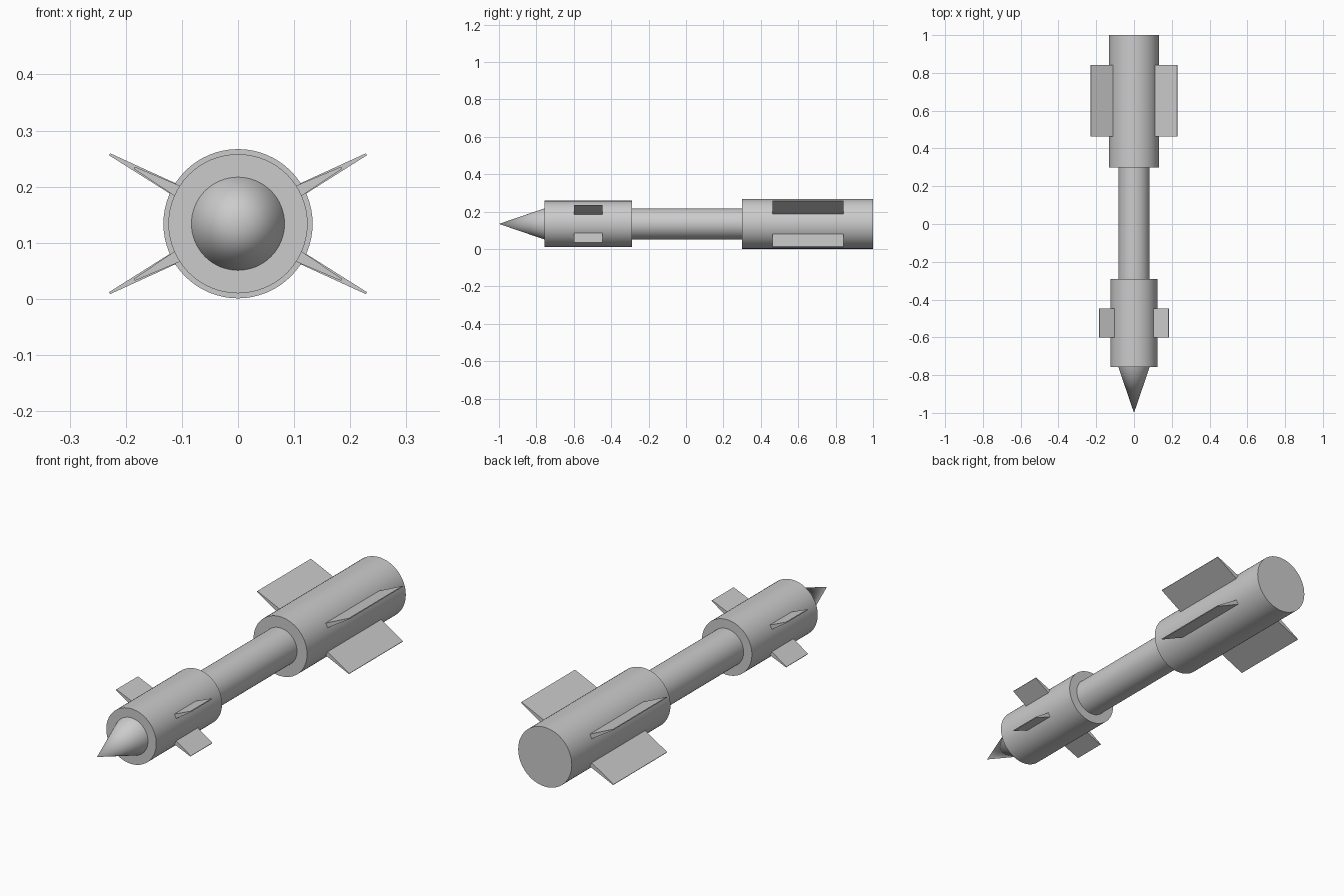
import bpy, bmesh, math
from mathutils import Vector

if "Cube" in bpy.data.objects:
    bpy.data.objects.remove(bpy.data.objects["Cube"], do_unlink=True)

AXIS_Z = 0.134
FIN_ANGLE = math.radians(28.4)

grey = bpy.data.materials.new("plain grey")
grey.use_nodes = True
COLOUR = (0.6, 0.6, 0.6, 1)
grey.diffuse_color = COLOUR
grey.node_tree.nodes["Principled BSDF"].inputs["Base Color"].default_value = COLOUR


def tube(name, y0, y1, r0, r1):
    """Round section along y, with radius r0 at y0 and r1 at y1."""
    bpy.ops.mesh.primitive_cone_add(
        vertices=64, radius1=r1, radius2=r0, depth=y1 - y0,
        location=(0, (y0 + y1) / 2, AXIS_Z), rotation=(math.pi / 2, 0, 0))
    ob = bpy.context.object
    ob.name = name
    ob.data.materials.append(grey)
    bpy.ops.object.shade_smooth_by_angle(angle=math.radians(35))


def fin(name, y0, y1, inner, outer, root_half, tip_half, sx, sz):
    """Tapered wedge standing radially off the body."""
    out = Vector((sx * math.cos(FIN_ANGLE), 0, sz * math.sin(FIN_ANGLE)))
    side = Vector((-out.z, 0, out.x))
    centre = Vector((0, 0, AXIS_Z))
    bm = bmesh.new()
    ring = [bm.verts.new(centre + out * d + side * w + Vector((0, y0, 0)))
            for d, w in ((inner, -root_half), (outer, -tip_half),
                         (outer, tip_half), (inner, root_half))]
    face = bm.faces.new(ring)
    grown = bmesh.ops.extrude_face_region(bm, geom=[face])["geom"]
    bmesh.ops.translate(bm, vec=(0, y1 - y0, 0),
                        verts=[g for g in grown if isinstance(g, bmesh.types.BMVert)])
    bmesh.ops.recalc_face_normals(bm, faces=bm.faces)
    mesh = bpy.data.meshes.new(name)
    bm.to_mesh(mesh)
    bm.free()
    mesh.materials.append(grey)
    bpy.context.collection.objects.link(bpy.data.objects.new(name, mesh))


# Body sections from tip to tail
tube("nose_cone", -1.0, -0.757, 0, 0.083)
tube("front_body", -0.757, -0.29, 0.124, 0.124)
tube("shaft", -0.30, 0.31, 0.083, 0.083)
tube("rear_body", 0.30, 1.0, 0.133, 0.133)

# Four fins on each body section
for sx, side_name in ((1, "left"), (-1, "right")):
    for sz, level in ((1, "upper"), (-1, "lower")):
        fin(f"front_fin_{level}_{side_name}", -0.60, -0.447,
            0.11, 0.21, 0.0115, 0.002, sx, sz)
        fin(f"rear_fin_{level}_{side_name}", 0.462, 0.842,
            0.11, 0.26, 0.012, 0.002, sx, sz)
